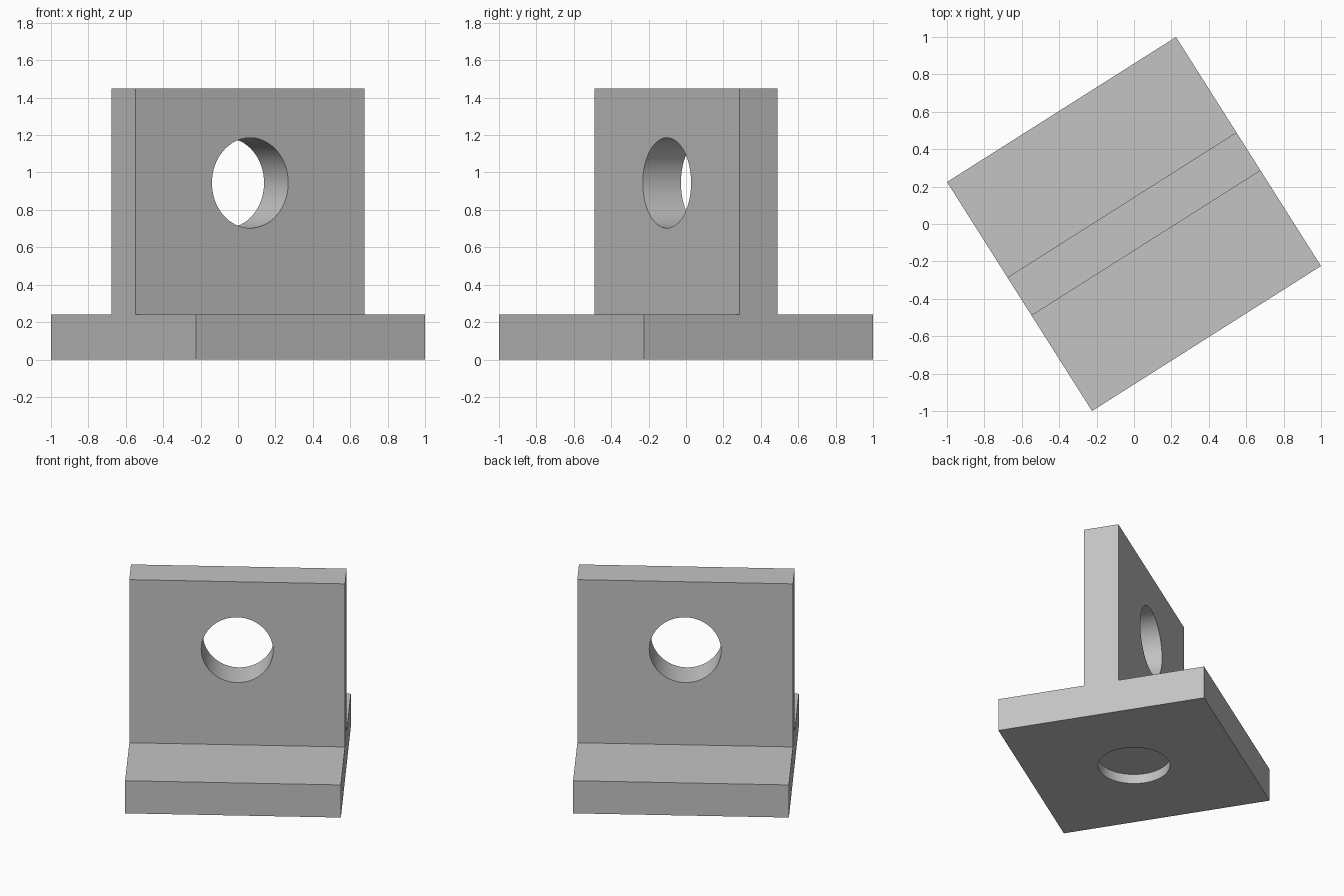
import bpy
import math

default_cube = bpy.data.objects.get("Cube")
if default_cube:
    bpy.data.objects.remove(default_cube, do_unlink=True)

SIDE = 1.449           # edge of the square footprint, also the overall height
THICK = SIDE / 6       # plate thickness
RADIUS = SIDE / 6      # hole radius
TURN = math.atan2(0.7755, 1.2245)
POCKET = 0.07          # depth of the blind hole underneath
BORE_Z = 0.944

grey = bpy.data.materials.new("plain grey")
grey.use_nodes = True
colour = (0.55, 0.55, 0.55, 1)
grey.diffuse_color = colour
grey.node_tree.nodes["Principled BSDF"].inputs["Base Color"].default_value = colour


def finish(name):
    obj = bpy.context.object
    obj.name = name
    obj.data.materials.append(grey)
    return obj


def tee_profile(name):
    """Inverted T section, extruded along the turned x axis."""
    h, t = SIDE / 2, THICK / 2
    half = [(h, 0), (h, THICK), (t, THICK), (t, SIDE)]
    section = half + [(-y, z) for y, z in reversed(half)]
    n = len(section)
    verts = [(x, y, z) for x in (-h, h) for y, z in section]
    faces = [tuple(reversed(range(n))), tuple(range(n, 2 * n))]
    faces += [(i, (i + 1) % n, (i + 1) % n + n, i + n) for i in range(n)]
    mesh = bpy.data.meshes.new(name)
    mesh.from_pydata(verts, [], faces)
    obj = bpy.data.objects.new(name, mesh)
    bpy.context.collection.objects.link(obj)
    bpy.context.view_layer.objects.active = obj
    obj.select_set(True)
    obj.rotation_euler.z = TURN
    return finish(name)


def drill(target, name, location, depth, rotation):
    """Cut a round hole and discard the cutter."""
    bpy.ops.mesh.primitive_cylinder_add(
        vertices=64, radius=RADIUS, depth=depth, location=location, rotation=rotation)
    cutter = finish(name)
    cutter.hide_render = True
    mod = target.modifiers.new(name, "BOOLEAN")
    mod.operation = "DIFFERENCE"
    mod.solver = "EXACT"
    mod.object = cutter
    bpy.ops.object.select_all(action="DESELECT")
    bpy.context.view_layer.objects.active = target
    target.select_set(True)
    bpy.ops.object.modifier_apply(modifier=mod.name)
    bpy.data.objects.remove(cutter, do_unlink=True)


# Base plate with upright wall, in one solid
bracket = tee_profile("tee_bracket")
bpy.ops.object.mode_set(mode="EDIT")
bpy.ops.mesh.select_all(action="SELECT")
bpy.ops.mesh.normals_make_consistent(inside=False)
bpy.ops.object.mode_set(mode="OBJECT")

# Through hole in the wall, shallow pocket under the base
drill(bracket, "wall_bore", (0, 0, BORE_Z), THICK * 3, (math.pi / 2, 0, TURN))
drill(bracket, "base_pocket", (0, 0, 0), POCKET * 2, (0, 0, 0))

bpy.ops.object.shade_smooth_by_angle(angle=math.radians(30))
